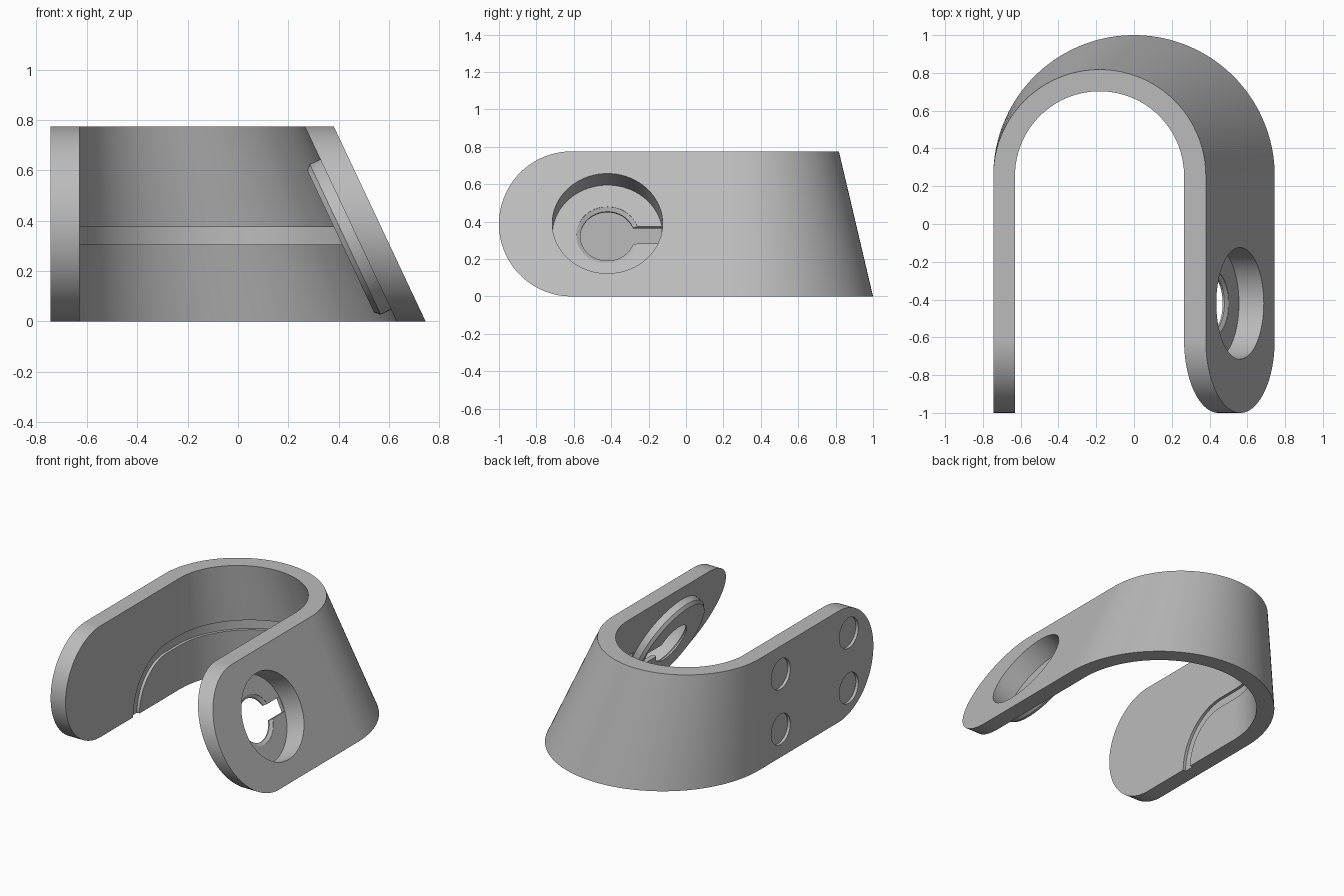
import bpy
import bmesh
from math import sin, cos, pi, atan
from mathutils import Matrix, Vector

if "Cube" in bpy.data.objects:
    bpy.data.objects.remove(bpy.data.objects["Cube"])

HEIGHT = 0.775
ARC_Y = 0.255             # where the straight arms meet the bend
WALL = 0.115
R_LOW, R_TOP = 0.745, 0.5625
LEAN = 2 * (R_LOW - R_TOP) / HEIGHT
SEGMENTS = 72


def loft(name, rings, matrix=Matrix()):
    """Solid skinned through matching closed loops of points."""
    bm = bmesh.new()
    loops = [[bm.verts.new(matrix @ Vector(p)) for p in ring] for ring in rings]
    n = len(loops[0])
    for a, b in zip(loops, loops[1:]):
        for i in range(n):
            j = (i + 1) % n
            bm.faces.new((a[i], a[j], b[j], b[i]))
    bm.faces.new(loops[0])
    bm.faces.new(loops[-1])
    bmesh.ops.recalc_face_normals(bm, faces=bm.faces)
    mesh = bpy.data.meshes.new(name)
    bm.to_mesh(mesh)
    bm.free()
    obj = bpy.data.objects.new(name, mesh)
    bpy.context.collection.objects.link(obj)
    return obj


def lathe(name, profile, matrix):
    """Round solid from (radius, depth) pairs along local z."""
    angles = [2 * pi * i / SEGMENTS for i in range(SEGMENTS)]
    return loft(name, [[(r * cos(a), r * sin(a), d) for a in angles]
                       for r, d in profile], matrix)


def bend(cx, r, z, left_y, right_y):
    """Open arch outline, from the left arm round the back to the right arm."""
    arc = [pi - pi * i / SEGMENTS for i in range(SEGMENTS + 1)]
    return ([(cx - r, left_y, z)]
            + [(cx + r * cos(a), ARC_Y + r * sin(a), z) for a in arc]
            + [(cx + r, right_y, z)])


def combine(target, other, operation):
    mod = target.modifiers.new(operation.lower(), "BOOLEAN")
    mod.operation = operation
    mod.solver = "EXACT"
    mod.object = other
    bpy.context.view_layer.objects.active = target
    bpy.ops.object.modifier_apply(modifier=mod.name)
    bpy.data.objects.remove(other)


# Leaning strap
def strap_ring(z):
    r = R_LOW - z * LEAN / 2
    cx = r - R_LOW
    return (bend(cx, r, z, -1.1, -1.1)
            + bend(cx, r - WALL, z, -1.1, -1.1)[::-1])


# The left wall stays upright, so the arch centre shifts with its radius
strap = loft("strap", [strap_ring(0), strap_ring(HEIGHT)])

# Rounded arm ends
half = HEIGHT / 2
outline = [(half - 1 - half * sin(a), half + half * cos(a))
           for a in [pi * i / SEGMENTS for i in range(SEGMENTS + 1)]]
outline += [(1.2, 0), (1.2, HEIGHT)]
envelope = loft("envelope", [[(x, y, z) for y, z in outline] for x in (-1, 1)])
combine(strap, envelope, "INTERSECT")

# Socket frame: local z runs inward through the leaning arm
tilt = atan(LEAN)
along = Vector((0, 1, 0))
inward = Vector((-cos(tilt), 0, -sin(tilt)))
up = inward.cross(along)
z_mid = 0.39
socket = Matrix((along, up, inward)).transposed().to_4x4()
socket.translation = (R_LOW - LEAN * z_mid, -0.42, z_mid)

# Boss on the inner side, then its pocket, keyhole and slot
combine(strap, lathe("boss", [(0.33, 0.05), (0.33, 0.15), (0.312, 0.17)], socket), "UNION")
combine(strap, lathe("pocket", [(0.295, -0.05), (0.295, 0.145)], socket), "DIFFERENCE")
combine(strap, lathe("keyhole", [(0.167, 0.12), (0.167, 0.147), (0.145, 0.16),
                                 (0.145, 0.25)], socket), "DIFFERENCE")
slot = [(0, -0.05), (0.289, -0.05), (0.289, 0.05), (0, 0.05)]
combine(strap, loft("slot", [[(x, y, d) for x, y in slot] for d in (0.12, 0.25)],
                    socket), "DIFFERENCE")

# Four shallow round recesses on the upright arm
for y in (-0.73, 0.02):
    for z in (0.195, 0.58):
        place = Matrix.Translation((-R_LOW, y, z)) @ Matrix.Rotation(pi / 2, 4, "Y")
        combine(strap, lathe("recess", [(0.105, -0.05), (0.105, 0.02)], place), "DIFFERENCE")

# Groove round the inside, curving down to the lower edge of the upright arm
low, high, turn_y = 0.305, 0.375, 0.12
groove_r = R_LOW - WALL - low * LEAN / 2 + 0.02
groove_x = -low * LEAN / 2
combine(strap, loft("groove", [bend(groove_x, groove_r, z, turn_y, -0.08)
                               for z in (low, high)]), "DIFFERENCE")
sweep = [pi / 2 + 0.56 * pi * i / 40 for i in range(41)]
band = [(turn_y + high * cos(a), high * sin(a)) for a in sweep]
band += [(turn_y + low * cos(a), low * sin(a)) for a in sweep[::-1]]
left_x = groove_x - groove_r
combine(strap, loft("groove_turn", [[(x, y, z) for y, z in band]
                                    for x in (left_x, left_x + 0.1)]), "DIFFERENCE")

# Single grey finish
grey = bpy.data.materials.new("plain grey")
grey.use_nodes = True
colour = (0.5, 0.5, 0.5, 1)
grey.diffuse_color = colour
grey.node_tree.nodes["Principled BSDF"].inputs["Base Color"].default_value = colour
strap.data.materials.clear()
strap.data.materials.append(grey)
for face in strap.data.polygons:
    face.material_index = 0

bpy.ops.object.select_all(action="DESELECT")
strap.select_set(True)
bpy.context.view_layer.objects.active = strap
bpy.ops.object.shade_smooth_by_angle(angle=pi / 7)
